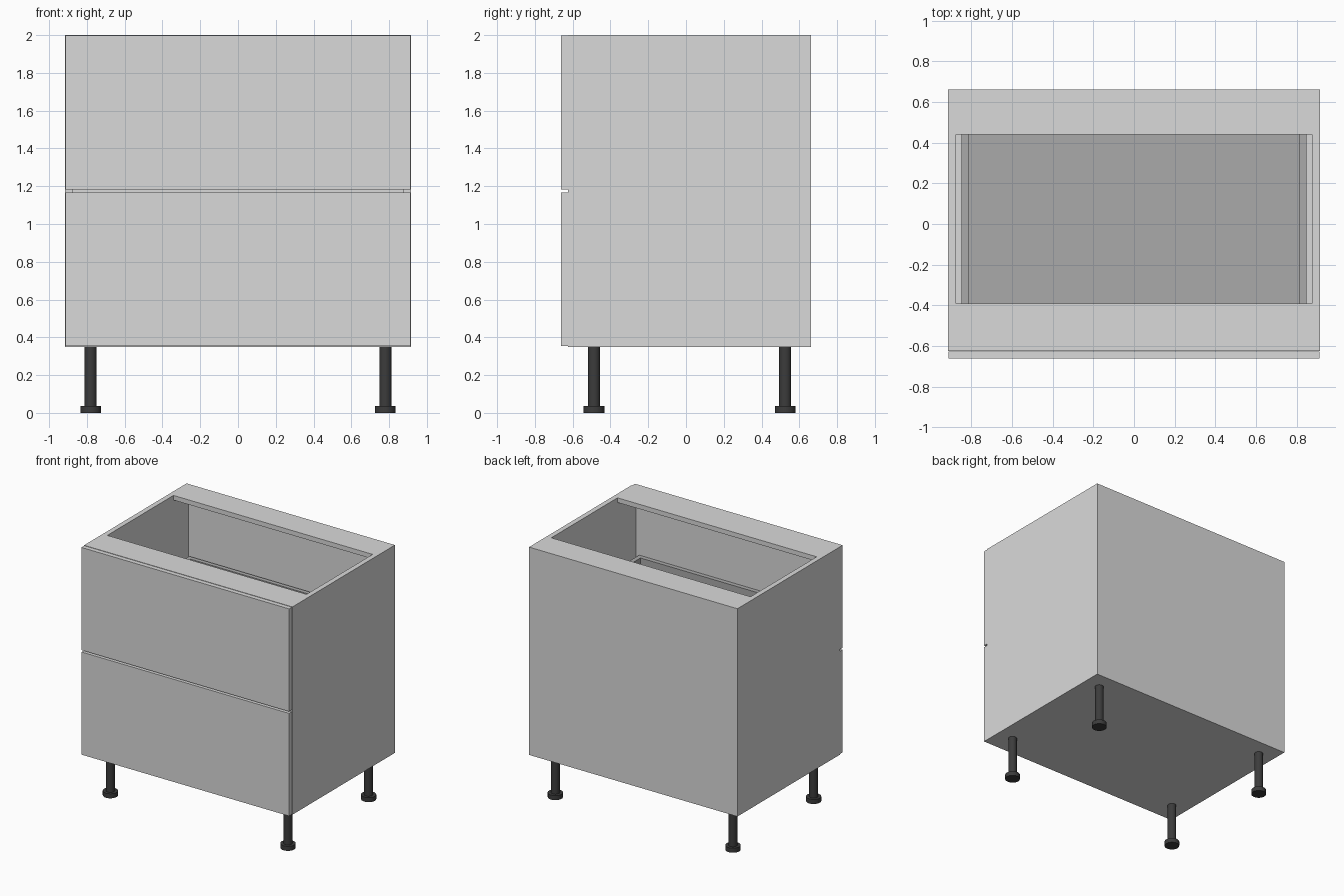
import bpy, bmesh

if "Cube" in bpy.data.objects:
    bpy.data.objects.remove(bpy.data.objects["Cube"])


def material(name, value):
    m = bpy.data.materials.new(name)
    m.use_nodes = True
    colour = (value, value, value, 1)
    m.diffuse_color = colour
    m.node_tree.nodes["Principled BSDF"].inputs["Base Color"].default_value = colour
    return m


PANEL = material("light grey panel", 0.7)
DRAWER = material("mid grey drawer", 0.4)
LEG = material("dark plastic", 0.045)


def finish(name, bm, mat):
    bmesh.ops.recalc_face_normals(bm, faces=bm.faces)
    mesh = bpy.data.meshes.new(name)
    bm.to_mesh(mesh)
    bm.free()
    mesh.materials.append(mat)
    ob = bpy.data.objects.new(name, mesh)
    bpy.context.collection.objects.link(ob)
    return ob


def extrude_x(name, profile, half_width, mat):
    """Extrude a (y, z) outline symmetrically along x."""
    bm = bmesh.new()
    face = bm.faces.new([bm.verts.new((-half_width, y, z)) for y, z in profile])
    new = bmesh.ops.extrude_face_region(bm, geom=[face])["geom"]
    verts = [v for v in new if isinstance(v, bmesh.types.BMVert)]
    bmesh.ops.translate(bm, verts=verts, vec=(2 * half_width, 0, 0))
    return finish(name, bm, mat)


def block(name, half_width, y0, y1, z0, z1, mat):
    return extrude_x(name, [(y0, z0), (y1, z0), (y1, z1), (y0, z1)], half_width, mat)


def cut(target, cutter):
    mod = target.modifiers.new("cut", 'BOOLEAN')
    mod.operation = 'DIFFERENCE'
    mod.solver = 'EXACT'
    mod.object = cutter
    bpy.context.view_layer.objects.active = target
    bpy.ops.object.modifier_apply(modifier=mod.name)
    bpy.data.objects.remove(cutter)


FRONT, BACK, BASE, TOP = -0.624, 0.662, 0.35, 2.0

# Carcass: open front, two top rails with an opening between them
carcass = block("carcass", 0.915, FRONT, BACK, BASE, TOP, PANEL)
cavity = [(FRONT - 0.1, 0.387), (0.628, 0.387), (0.628, 1.963), (0.44, 1.963),
          (0.44, 2.1), (-0.39, 2.1), (-0.39, 1.963), (FRONT - 0.1, 1.963)]
cut(carcass, extrude_x("cavity_cutter", cavity, 0.875, PANEL))

# Drawers: front panel and open box behind it
for label, z in (("lower", 0.353), ("upper", 1.183)):
    block(label + "_drawer_front", 0.912, -0.662, FRONT - 0.002, z, z + 0.815, PANEL)
    low, high = z + 0.04, z + 0.28
    box = block(label + "_drawer_box", 0.848, FRONT, 0.6, low, high, DRAWER)
    cut(box, block("box_cutter", 0.813, FRONT + 0.035, 0.565, low + 0.035, high + 0.1, DRAWER))


def leg(name, x, y):
    """Shaft on a wider round foot."""
    outline = [(0.055, 0.0), (0.055, 0.036), (0.032, 0.036), (0.032, BASE)]
    bm = bmesh.new()
    verts = [bm.verts.new((r, 0, z)) for r, z in [(0, 0)] + outline + [(0, BASE)]]
    edges = [bm.edges.new(pair) for pair in zip(verts, verts[1:])]
    bmesh.ops.spin(bm, geom=verts + edges, cent=(0, 0, 0), axis=(0, 0, 1),
                   angle=6.2831853, steps=32)
    bmesh.ops.remove_doubles(bm, verts=bm.verts, dist=0.0005)
    ob = finish(name, bm, LEG)
    ob.location = (x, y, 0)
    bpy.ops.object.select_all(action='DESELECT')
    ob.select_set(True)
    bpy.context.view_layer.objects.active = ob
    bpy.ops.object.shade_smooth_by_angle()


# Legs
for side, x in (("left", 0.78), ("right", -0.78)):
    for end, y in (("front", -0.487), ("back", 0.525)):
        leg(f"{end}_{side}_leg", x, y)
